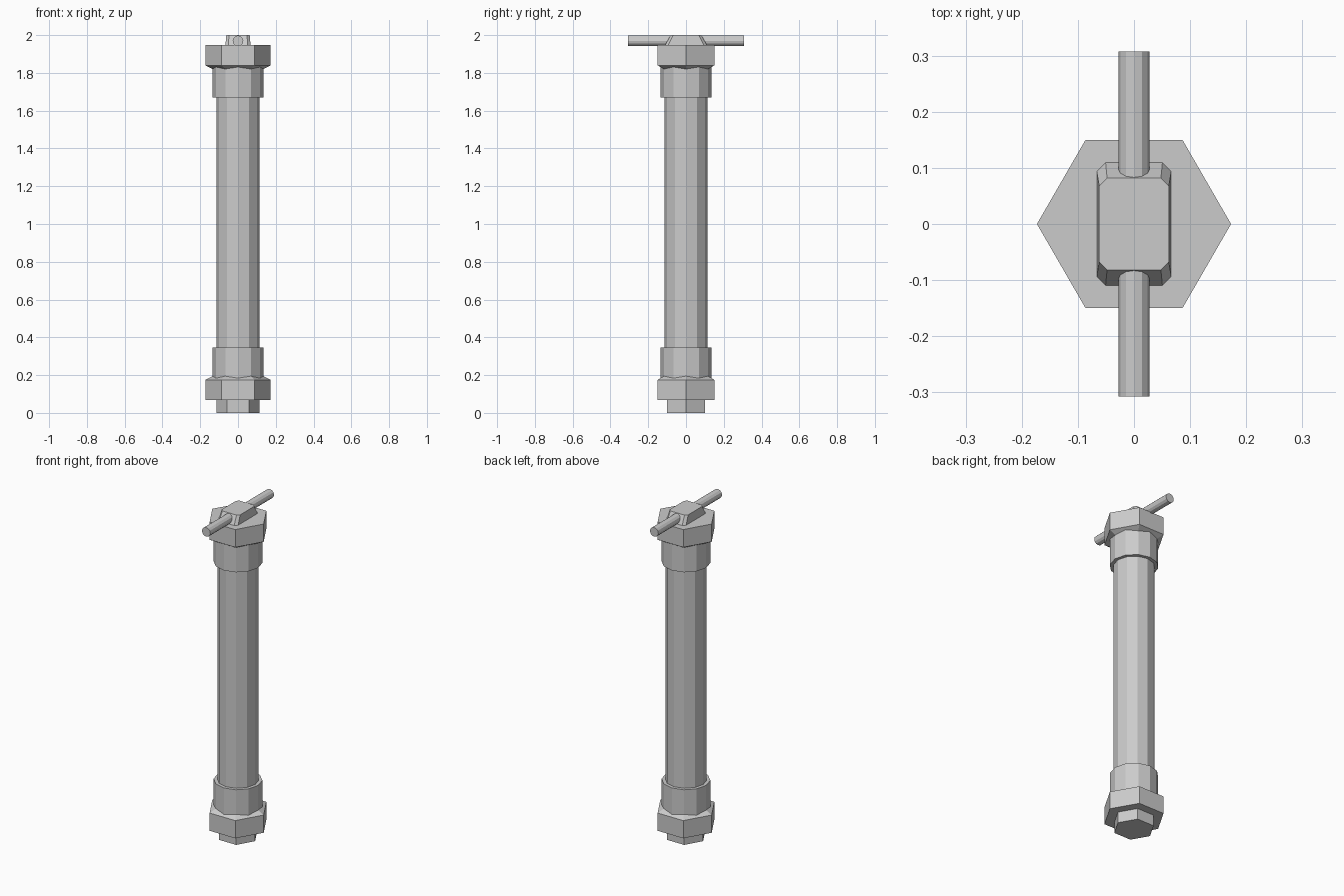
import bpy, bmesh
from math import cos, sin, pi
from mathutils import Matrix

if "Cube" in bpy.data.objects:
    bpy.data.objects.remove(bpy.data.objects["Cube"])

MID = 1.0075  # height about which the two end fittings mirror


def ring(n, r, z):
    return [(r * cos(2 * pi * i / n), r * sin(2 * pi * i / n), z) for i in range(n)]


def chamfered(hx, hy, c, z):
    q = [(hx, hy - c), (hx - c, hy), (c - hx, hy), (-hx, hy - c),
         (-hx, c - hy), (c - hx, -hy), (hx - c, -hy), (hx, c - hy)]
    return [(x, y, z) for x, y in q]


def loft(name, rings, matrix=Matrix.Identity(4)):
    bm = bmesh.new()
    loops = [[bm.verts.new(p) for p in r] for r in rings]
    n = len(loops[0])
    for a, b in zip(loops, loops[1:]):
        for i in range(n):
            j = (i + 1) % n
            bm.faces.new((a[i], a[j], b[j], b[i]))
    bm.faces.new(loops[0][::-1])
    bm.faces.new(loops[-1])
    bm.transform(matrix)
    bmesh.ops.recalc_face_normals(bm, faces=bm.faces)
    me = bpy.data.meshes.new(name)
    bm.to_mesh(me)
    bm.free()
    ob = bpy.data.objects.new(name, me)
    bpy.context.collection.objects.link(ob)
    return ob


# Main tube
loft("tube", [ring(12, 0.115, 0.2), ring(12, 0.115, 2 * MID - 0.2)])

# Hex nuts with sloped shoulders, and collars, at both ends
flip = Matrix.Translation((0, 0, 2 * MID)) @ Matrix.Scale(-1, 4, (0, 0, 1))
for end, m in (("bottom", Matrix.Identity(4)), ("top", flip)):
    loft(end + "_nut", [ring(6, 0.173, 0.067), ring(6, 0.173, 0.175),
                        ring(6, 0.115, 0.205)], m)
    loft(end + "_collar", [ring(12, 0.135, 0.172), ring(12, 0.135, 0.345)], m)

# Hex plug underneath
loft("bottom_plug", [ring(6, 0.115, 0), ring(6, 0.115, 0.07)])

# Tapered block on top
loft("top_block", [chamfered(0.067, 0.114, 0.016, 1.94),
                   chamfered(0.062, 0.082, 0.014, 2.0)])

# Cross pin along y
loft("cross_pin", [ring(12, 0.028, -0.307), ring(12, 0.028, 0.307)],
     Matrix.Translation((0, 0, 1.97)) @ Matrix.Rotation(pi / 2, 4, 'X'))
